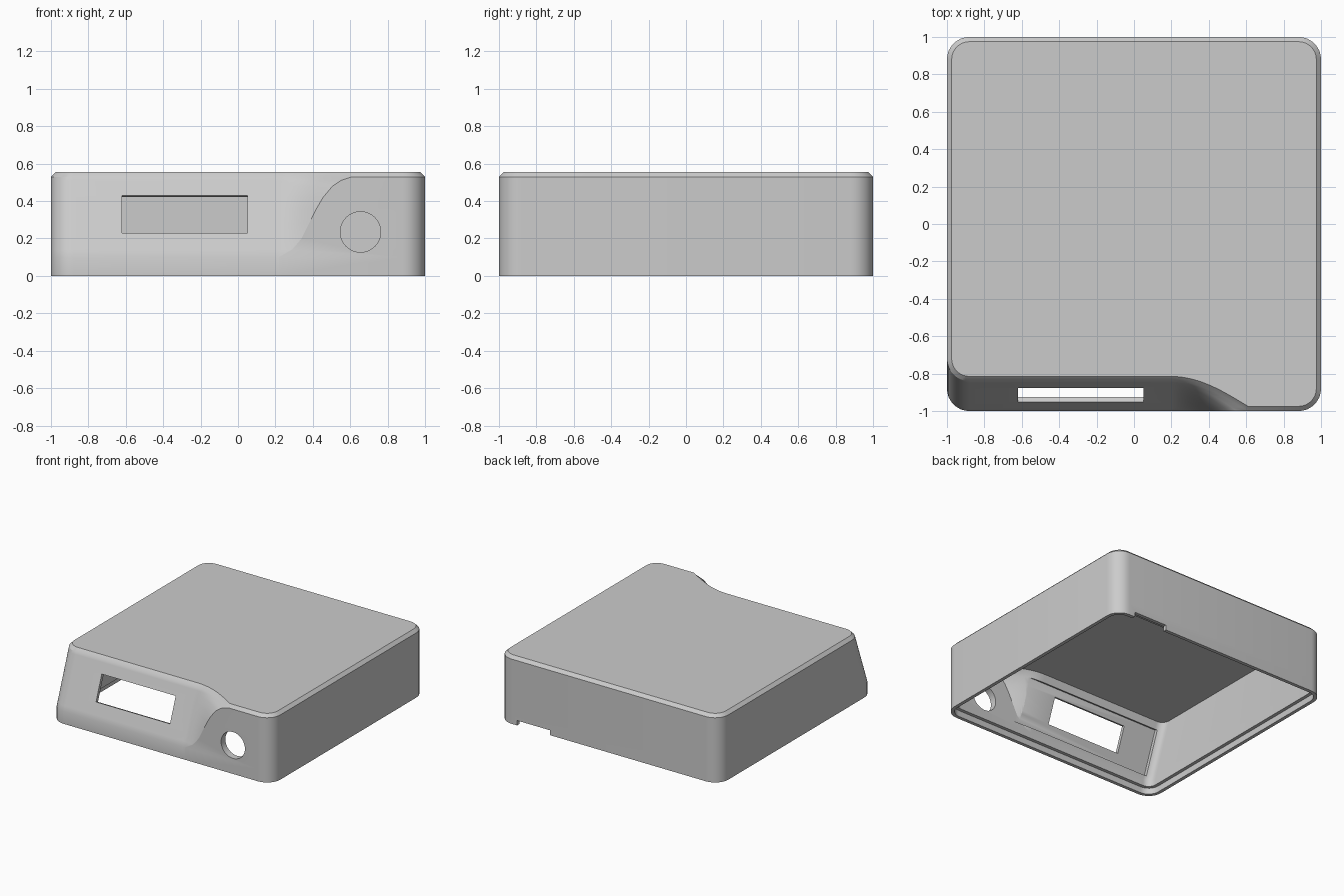
import bpy, bmesh, math

if "Cube" in bpy.data.objects:
    bpy.data.objects.remove(bpy.data.objects["Cube"])

SLOPE = math.atan(0.372)      # lean of the display face
R = 0.12                      # plan corner radius
# right-hand boundary of the display recess: (height, x)
EDGE = [(0.10, 0.22), (0.14, 0.29), (0.20, 0.34), (0.28, 0.38), (0.36, 0.42),
        (0.42, 0.455), (0.48, 0.505), (0.51, 0.55), (0.53, 0.61)]


def edge_x(z):
    if z <= EDGE[0][0]:
        return EDGE[0][1]
    for (z0, x0), (z1, x1) in zip(EDGE, EDGE[1:]):
        if z <= z1:
            return x0 + (x1 - x0) * (z - z0) / (z1 - z0)
    return EDGE[-1][1]


def ring(z, inset):
    """Rounded square outline whose front left part leans back with height."""
    depth = 0.372 * max(0, min(z, 0.53) - 0.10)
    h, r = 1 - inset, R - inset
    pts = []

    def arc(cx, cy, start):
        for k in range(9):
            a = math.radians(start + k * 90 / 8)
            pts.append((cx + r * math.cos(a), cy + r * math.sin(a), z))

    arc(-h + r, -h + depth + r, 180)
    xs, xe = 0.2, edge_x(z)
    for k in range(13):
        t = k / 12
        pts.append((xs + (xe - xs) * t, -h + depth * math.cos(math.pi / 2 * t), z))
    arc(h - r, -h + r, 270)
    arc(h - r, h - r, 0)
    arc(-h + r, h - r, 90)
    return pts


def box(name, size, loc, tilt=0):
    bpy.ops.mesh.primitive_cube_add(size=1, location=loc, rotation=(tilt, 0, 0))
    ob = bpy.context.object
    ob.name = name
    ob.scale = size
    return ob


# shell: lofted from the inner ceiling down, around the stepped rim and up the outside
heights = [z for z, _ in EDGE]
layers = [(0.528, 0.055)] + [(z, 0.055) for z in reversed(heights[:-1])]
layers += [(0.05, 0.055), (0.05, 0.028), (0, 0.028), (0, 0)]
layers += [(z, 0) for z in heights] + [(0.555, 0.025)]
bm = bmesh.new()
rings = [[bm.verts.new(p) for p in ring(z, i)] for z, i in layers]
for a, b in zip(rings, rings[1:]):
    for k in range(len(a)):
        n = (k + 1) % len(a)
        bm.faces.new((a[k], a[n], b[n], b[k]))
bm.faces.new(rings[0])
bm.faces.new(rings[-1])
bmesh.ops.recalc_face_normals(bm, faces=bm.faces)
mesh = bpy.data.meshes.new("case_shell")
bm.to_mesh(mesh)
bm.free()
shell = bpy.data.objects.new("case_shell", mesh)
bpy.context.collection.objects.link(shell)

grey = bpy.data.materials.new("light_grey")
grey.diffuse_color = (0.6, 0.6, 0.6, 1)
grey.use_nodes = True
grey.node_tree.nodes["Principled BSDF"].inputs["Base Color"].default_value = grey.diffuse_color
mesh.materials.append(grey)

# display window, and the flat pocket behind it that thins the wall
cutters = [box("window_cutter", (0.67, 0.3, 0.2 / math.cos(SLOPE)),
               (-0.285, -0.9144, 0.33), -SLOPE)]
back = 0.027 + 0.05
cutters.append(box("pocket_cutter", (1.26, 0.1, 0.36),
                   (-0.27, -0.9181 + back * math.cos(SLOPE),
                    0.32 - back * math.sin(SLOPE)), -SLOPE))

# round button hole
bpy.ops.mesh.primitive_cylinder_add(vertices=48, radius=0.108, depth=0.3,
                                    location=(0.655, -1, 0.235),
                                    rotation=(math.pi / 2, 0, 0))
bpy.context.object.name = "button_cutter"
cutters.append(bpy.context.object)

# cable notch in the back rim
cutters.append(box("notch_cutter", (0.3, 0.2, 0.08), (0.68, 1, 0)))

for c in cutters:
    c.hide_render = True
    c.hide_viewport = False
    mod = shell.modifiers.new(c.name, 'BOOLEAN')
    mod.operation = 'DIFFERENCE'
    mod.solver = 'EXACT'
    mod.object = c

# bake the cuts, remove the cutters, keep real edges sharp
bpy.ops.object.select_all(action='DESELECT')
shell.select_set(True)
bpy.context.view_layer.objects.active = shell
for m in list(shell.modifiers):
    bpy.ops.object.modifier_apply(modifier=m.name)
for c in cutters:
    bpy.data.objects.remove(c)
bpy.ops.object.shade_smooth_by_angle(angle=math.radians(25))
